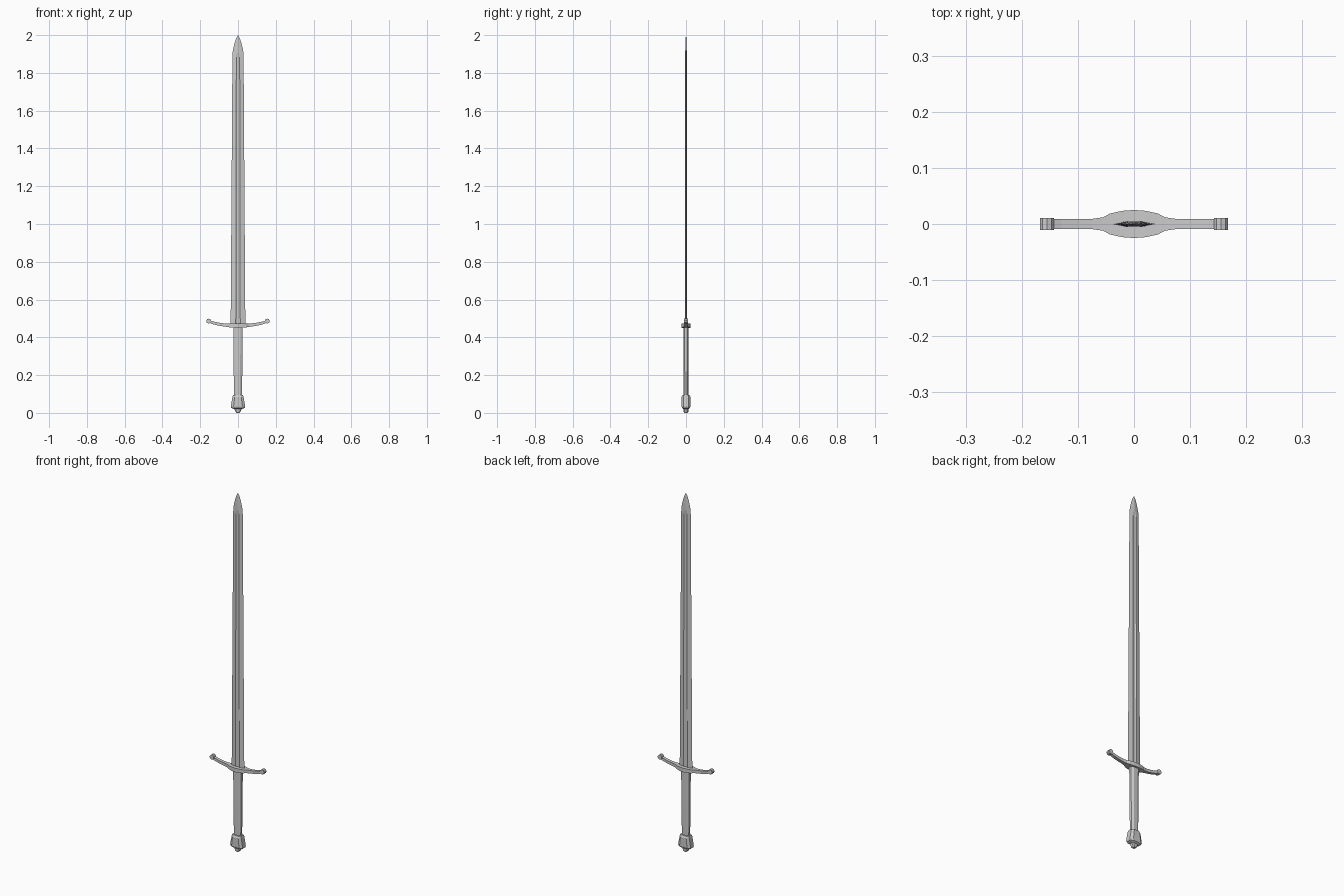
import bpy, bmesh, math
from mathutils import Matrix

if "Cube" in bpy.data.objects:
    bpy.data.objects.remove(bpy.data.objects["Cube"])


def finish(bm, name):
    bmesh.ops.recalc_face_normals(bm, faces=bm.faces)
    me = bpy.data.meshes.new(name)
    bm.to_mesh(me)
    bm.free()
    ob = bpy.data.objects.new(name, me)
    bpy.context.collection.objects.link(ob)
    return ob


def loft(name, rings):
    """Skin a list of equal-length point rings and cap both ends."""
    bm = bmesh.new()
    loops = [[bm.verts.new(p) for p in r] for r in rings]
    n = len(loops[0])
    for a, b in zip(loops, loops[1:]):
        for i in range(n):
            j = (i + 1) % n
            bm.faces.new((a[i], a[j], b[j], b[i]))
    bm.faces.new(loops[0])
    bm.faces.new(loops[-1])
    bmesh.ops.remove_doubles(bm, verts=bm.verts, dist=1e-5)
    return finish(bm, name)


def octagon(z, hx, hy, c=0.5):
    """Chamfered rectangle; c is the flat fraction of each side."""
    return [(hx * u, hy * v, z) for u, v in
            [(1, -c), (1, c), (c, 1), (-c, 1), (-1, c), (-1, -c), (-c, -1), (c, -1)]]


def blade_ring(z, w, t, f, d):
    """Blade section: edge, ridge beside the fuller, fuller floor."""
    half = [(w, 0), (f, t), (f * 0.55, t - d), (-f * 0.55, t - d), (-f, t)]
    return [(x, y, z) for x, y in half] + [(-x, -y, z) for x, y in half]


# blade with a fuller on both faces, closing to a leaf-shaped point
loft("blade", [blade_ring(*s) for s in [
    (0.455, 0.039, 0.0055, 0.012, 0.003), (1.2, 0.034, 0.005, 0.0105, 0.003),
    (1.885, 0.0295, 0.0042, 0.009, 0.0025), (1.905, 0.029, 0.0042, 0.006, 0),
    (1.93, 0.025, 0.0038, 0.004, 0), (1.96, 0.0175, 0.003, 0.003, 0),
    (1.983, 0.0095, 0.002, 0.0015, 0), (2.0, 0.0006, 0.0003, 0.0002, 0)]])

# upswept crossguard, swollen round the blade: x, centre z, half height, half depth
side = [(0, 0.461, 0.011, 0.025), (0.02, 0.4615, 0.011, 0.0235), (0.042, 0.4625, 0.010, 0.019),
        (0.055, 0.464, 0.009, 0.012), (0.075, 0.466, 0.0085, 0.009), (0.1, 0.4695, 0.008, 0.0085),
        (0.13, 0.476, 0.0075, 0.0085), (0.155, 0.485, 0.007, 0.0085)]
stations = [(-x, z, h, d) for x, z, h, d in side[:0:-1]] + side
loft("crossguard", [[(x, d, z + h), (x, -d, z + h), (x, -d, z - h), (x, d, z - h)]
                    for x, z, h, d in stations])

# round knobs at the guard tips
for label, s in (("left", -1), ("right", 1)):
    bm = bmesh.new()
    bmesh.ops.create_cone(bm, cap_ends=True, segments=10, radius1=0.013, radius2=0.013, depth=0.022,
                          matrix=Matrix.Translation((s * 0.155, 0, 0.486)) @ Matrix.Rotation(math.pi / 2, 4, 'X'))
    finish(bm, "guard_knob_" + label)

# tapering eight-sided grip
loft("grip", [octagon(0.08, 0.021, 0.0125), octagon(0.27, 0.0235, 0.0135), octagon(0.455, 0.025, 0.014)])

# flared pommel with a small peened button below
loft("pommel", [octagon(*s, 0.6) for s in [
    (0.0, 0.007, 0.008), (0.006, 0.0135, 0.012), (0.02, 0.019, 0.0125), (0.026, 0.036, 0.021),
    (0.034, 0.0385, 0.0235), (0.084, 0.0295, 0.0235), (0.094, 0.0265, 0.019)]])
